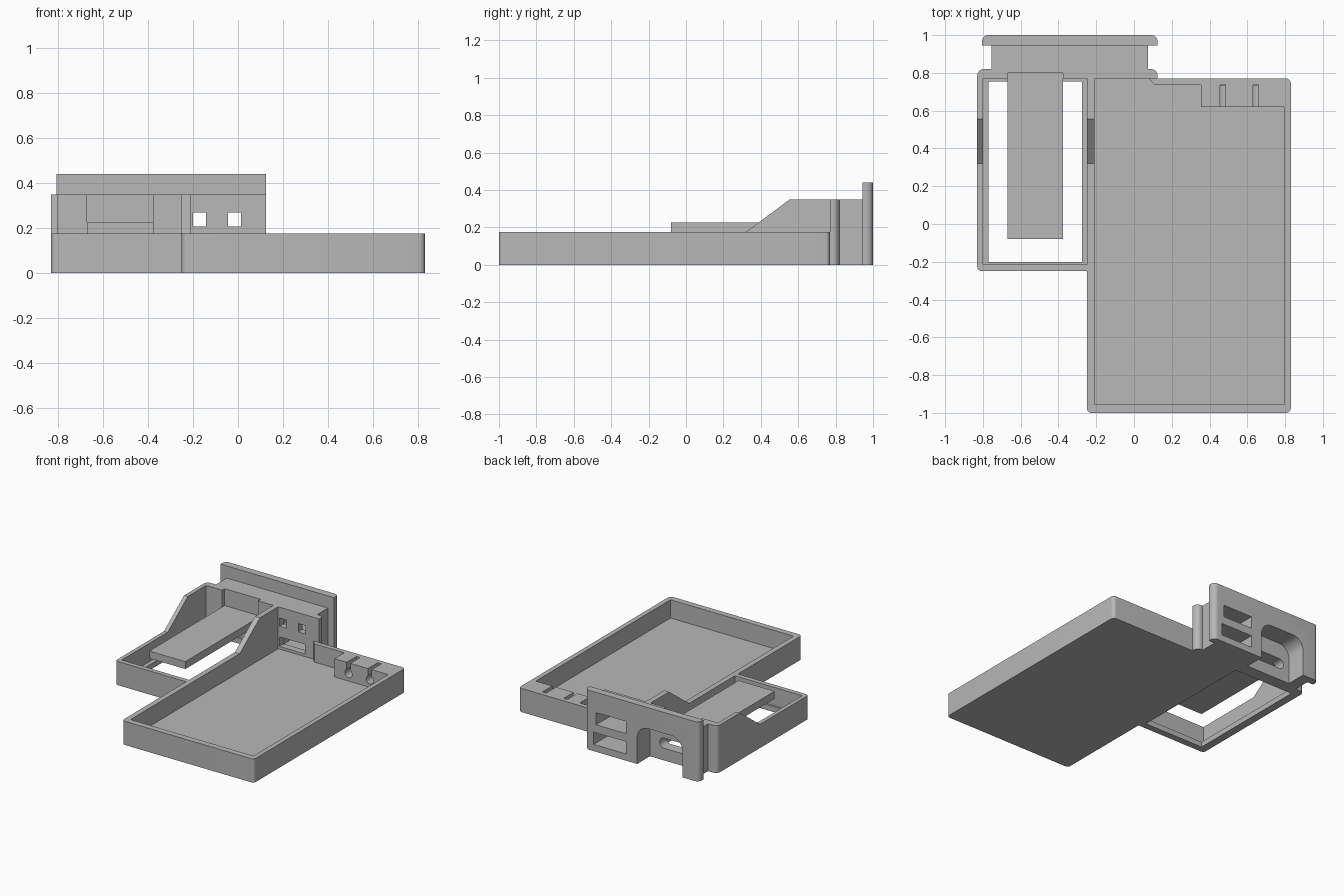
import bpy, bmesh, math
from mathutils import Vector

cube = bpy.data.objects.get("Cube")
if cube:
    bpy.data.objects.remove(cube, do_unlink=True)

grey = bpy.data.materials.new("plain grey")
grey.use_nodes = True
grey.diffuse_color = (0.48, 0.48, 0.48, 1)
grey.node_tree.nodes["Principled BSDF"].inputs["Base Color"].default_value = (0.48, 0.48, 0.48, 1)


def rounded(a0, b0, a1, b1, r=(0, 0, 0, 0), steps=7):
    """Rectangle outline; r gives the radii from the low corner, anticlockwise."""
    corners = [(a0, b0, 1, 1), (a1, b0, -1, 1), (a1, b1, -1, -1), (a0, b1, 1, -1)]
    pts = []
    for i, (a, b, sa, sb) in enumerate(corners):
        if r[i] == 0:
            pts.append((a, b))
            continue
        for k in range(steps + 1):
            t = math.pi + math.pi / 2 * (i + k / steps)
            pts.append((a + r[i] * (sa + math.cos(t)), b + r[i] * (sb + math.sin(t))))
    return pts


def prism(name, outline, lo, hi, axis="Z"):
    """Extrude an outline: XY along Z, XZ along Y, or YZ along X."""
    place = {"Z": lambda a, b, c: (a, b, c),
             "Y": lambda a, b, c: (a, c, b),
             "X": lambda a, b, c: (c, a, b)}[axis]
    bm = bmesh.new()
    face = bm.faces.new([bm.verts.new(place(a, b, lo)) for a, b in outline])
    ext = bmesh.ops.extrude_face_region(bm, geom=[face])
    shift = Vector(place(0, 0, hi - lo))
    bmesh.ops.translate(bm, vec=shift, verts=[g for g in ext["geom"] if isinstance(g, bmesh.types.BMVert)])
    bmesh.ops.recalc_face_normals(bm, faces=bm.faces)
    mesh = bpy.data.meshes.new(name)
    bm.to_mesh(mesh)
    bm.free()
    mesh.materials.append(grey)
    obj = bpy.data.objects.new(name, mesh)
    bpy.context.collection.objects.link(obj)
    return obj


def combine(obj, tools, operation="DIFFERENCE"):
    for tool in tools:
        tool.hide_render = True
        mod = obj.modifiers.new("combine", "BOOLEAN")
        mod.operation = operation
        mod.solver = "EXACT"
        mod.object = tool
        bpy.context.view_layer.objects.active = obj
        bpy.ops.object.modifier_apply(modifier=mod.name)
        bpy.data.objects.remove(tool, do_unlink=True)


RIM, TOP, FLOOR, JOIN = 0.175, 0.35, 0.04, 0.77

# Main tray with a stepped back wall
tray = prism("main_tray", rounded(-0.25, -1, 0.83, JOIN, (0.025, 0.025, 0.025, 0)), 0, RIM)
cavity = [(-0.21, -0.955), (0.795, -0.955), (0.795, 0.62), (0.355, 0.62),
          (0.355, 0.735), (0.11, 0.735), (0.07, 0.78), (-0.21, 0.78)]
cuts = [prism("cavity", cavity, FLOOR, 0.3)]
# Keyhole slots for cables
for x in (0.47, 0.645):
    cuts.append(prism("slot", rounded(x - 0.015, 0.1, x + 0.015, 0.3), 0.6, 0.735, "Y"))
    cuts.append(prism("hole", rounded(x - 0.03, 0.065, x + 0.03, 0.125, (0.0299,) * 4), 0.6, 0.734, "Y"))
combine(tray, cuts)

# Open side frame with a low inner lip
frame = prism("side_frame", rounded(-0.83, -0.25, -0.25, JOIN, (0.025, 0, 0, 0)), 0, RIM)
combine(frame, [prism("opening", rounded(-0.80, -0.215, -0.2, 0.8), FLOOR, 0.3),
                prism("lip_hole", rounded(-0.77, -0.2, -0.275, 0.755), -0.1, 0.3)])

# Sloped gussets rising to the back wall
slope = [(0.32, RIM), (JOIN, RIM), (JOIN, TOP), (0.555, TOP)]
gussets = [prism("outer_gusset", slope, -0.83, -0.80, "X"),
           prism("inner_gusset", slope, -0.25, -0.21, "X")]

# Back bracket: wall, narrower neck and taller end plate
bracket = prism("back_bracket", rounded(-0.83, JOIN, 0.125, 0.82, (0, 0, 0.035, 0.035)), 0, TOP)
combine(bracket, [prism("neck", rounded(-0.755, 0.8, 0.075, 0.96), 0, TOP),
                  prism("plate", rounded(-0.805, 0.945, 0.125, 1, (0, 0, 0.035, 0.035)), 0, 0.44)], "UNION")
cuts = [
    prism("tongue_notch", rounded(-0.67, 0.17, -0.375, 0.5), 0.7, 0.80, "Y"),
    prism("arch", rounded(-0.67, -0.1, -0.30, 0.285, (0, 0, 0.09, 0.09)), 0.85, 1.1, "Y"),
    prism("arch_slot", rounded(-0.62, 0.09, -0.38, 0.165, (0.035,) * 4), 0.7, 0.9, "Y"),
    prism("upper_pocket", rounded(-0.21, 0.2, 0.035, 0.29), 0.82, 1.1, "Y"),
    prism("lower_pocket", rounded(-0.21, 0.05, 0.055, 0.14), 0.82, 1.1, "Y"),
    prism("lower_slot", rounded(-0.20, 0.06, 0.01, 0.13), 0.7, 0.9, "Y"),
]
for x in (-0.2, -0.045):
    cuts.append(prism("window", rounded(x, 0.208, x + 0.058, 0.27), 0.7, 0.9, "Y"))
combine(bracket, cuts)

# Flat tongue reaching over the open frame
tongue = prism("tongue", rounded(-0.67, -0.08, -0.375, 0.80), 0.17, 0.225)

bpy.ops.object.select_all(action="DESELECT")
for obj in [tray, frame, bracket, tongue] + gussets:
    obj.select_set(True)
bpy.context.view_layer.objects.active = tray
bpy.ops.object.shade_smooth_by_angle(angle=math.radians(30))
